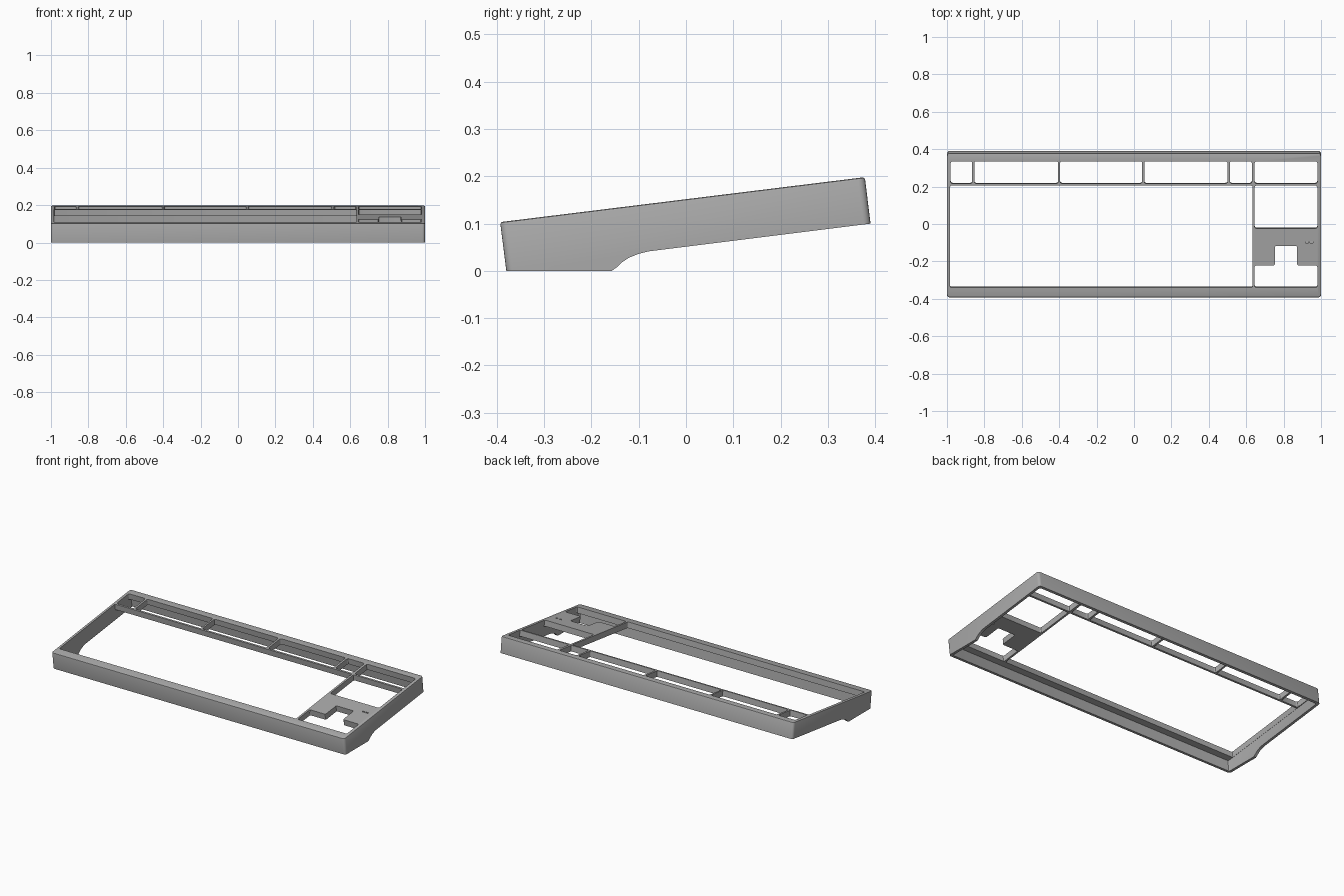
import bpy, bmesh, math
from mathutils import Vector

cube = bpy.data.objects.get("Cube")
if cube:
    bpy.data.objects.remove(cube, do_unlink=True)

# Tilted deck frame: s runs along the sloping top, d is depth below it
FRONT, TILT = Vector((0, -0.393, 0.103)), math.atan2(0.095, 0.771)
ALONG = Vector((0, math.cos(TILT), math.sin(TILT)))
DOWN = Vector((0, math.sin(TILT), -math.cos(TILT)))
LENGTH, WALL, DECK = 0.777, 0.016, 0.036


def deck(x, s, d):
    return FRONT + Vector((x, 0, 0)) + ALONG * s + DOWN * d


def s_of(y):
    return (y - FRONT.y) / math.cos(TILT)


def prism(bm, ring, offset):
    """Extrude a closed ring of points and return its new vertices."""
    verts = [bm.verts.new(p) for p in ring]
    face = bm.faces.new(verts)
    grown = bmesh.ops.extrude_face_region(bm, geom=[face])["geom"]
    top = [v for v in grown if isinstance(v, bmesh.types.BMVert)]
    bmesh.ops.translate(bm, verts=top, vec=offset)
    return verts + top


def runs_down(edge):
    way = (edge.verts[1].co - edge.verts[0].co).normalized()
    return abs(way.dot(DOWN)) > 0.999


def round_edges(bm, edges, radius, segments):
    bmesh.ops.bevel(bm, geom=edges, offset=radius, segments=segments,
                    profile=0.5, affect='EDGES', clamp_overlap=True)


def make(name, bm):
    bmesh.ops.recalc_face_normals(bm, faces=bm.faces[:])
    mesh = bpy.data.meshes.new(name)
    bm.to_mesh(mesh)
    bm.free()
    obj = bpy.data.objects.new(name, mesh)
    bpy.context.collection.objects.link(obj)
    return obj


# Outer body: side profile with a front foot and a curved step behind it
bm = bmesh.new()
profile = [deck(-1, 0, 0), deck(-1, LENGTH, 0), deck(-1, LENGTH, 0.099)]
foot = [(-0.08, 0.041), (-0.1, 0.036), (-0.12, 0.028), (-0.135, 0.018),
        (-0.147, 0.007), (-0.157, 0), (-0.38, 0)]
profile += [Vector((-1, y, z)) for y, z in foot]
prism(bm, profile, (2, 0, 0))
round_edges(bm, [e for e in bm.edges
                 if runs_down(e) or (abs(e.verts[0].co.x) > 0.99
                 and e.verts[0].co.x == e.verts[1].co.x
                 and abs((e.verts[1].co - e.verts[0].co).normalized().dot(DOWN)) > 0.98)],
            0.015, 4)
rim = [e for e in bm.edges
       if all(abs((v.co - FRONT).dot(DOWN)) < 0.0005 for v in e.verts)]
round_edges(bm, rim, 0.005, 2)
case = make("keyboard_case", bm)

# Underside cavity, leaving thin walls and the deck
bm = bmesh.new()
ring = [deck(x, s, DECK) for x, s in
        ((-1 + WALL, WALL), (1 - WALL, WALL),
         (1 - WALL, LENGTH - WALL), (-1 + WALL, LENGTH - WALL))]
prism(bm, ring, DOWN * 0.3)
round_edges(bm, [e for e in bm.edges if runs_down(e)], 0.008, 3)
cavity = make("cavity_cutter", bm)

# Deck openings
bm = bmesh.new()


def opening(points, radius=0.01):
    part = prism(bm, [deck(x, s_of(y), -0.03) for x, y in points], DOWN * 0.09)
    edges = {e for v in part for e in v.link_edges if runs_down(e)}
    if radius:
        round_edges(bm, list(edges), radius, 3)


def box_opening(x0, x1, y0, y1, radius=0.01):
    opening([(x0, y0), (x1, y0), (x1, y1), (x0, y1)], radius)


# Top key row
for x0, x1 in ((-0.98, -0.865), (-0.853, -0.405), (-0.395, 0.043),
               (0.055, 0.5), (0.513, 0.63), (0.645, 0.98)):
    box_opening(x0, x1, 0.216, 0.335)
# Main key field and navigation keys
box_opening(-0.983, 0.633, -0.339, 0.205, 0.006)
box_opening(0.645, 0.98, -0.024, 0.205)
# Arrow keys
opening([(0.645, -0.339), (0.98, -0.339), (0.98, -0.222), (0.872, -0.222),
         (0.872, -0.117), (0.753, -0.117), (0.753, -0.222), (0.645, -0.222)], 0.008)
# Indicator light slots
for x in (0.925, 0.95):
    box_opening(x - 0.008, x + 0.008, -0.102, -0.094, 0)
openings = make("opening_cutter", bm)

# Cut the case
bpy.ops.object.select_all(action='DESELECT')
bpy.context.view_layer.objects.active = case
case.select_set(True)
for cutter in (cavity, openings):
    cutter.hide_render = True
    cut = case.modifiers.new(cutter.name, 'BOOLEAN')
    cut.operation, cut.solver, cut.object = 'DIFFERENCE', 'EXACT', cutter
    bpy.ops.object.modifier_apply(modifier=cut.name)
for cutter in (cavity, openings):
    bpy.data.objects.remove(cutter, do_unlink=True)

# Single grey plastic
grey = bpy.data.materials.new("grey_plastic")
grey.use_nodes = True
colour = (0.4, 0.4, 0.4, 1)
grey.diffuse_color = colour
grey.node_tree.nodes["Principled BSDF"].inputs["Base Color"].default_value = colour
case.data.materials.clear()
case.data.materials.append(grey)
bpy.ops.object.shade_smooth_by_angle(angle=math.radians(30))
